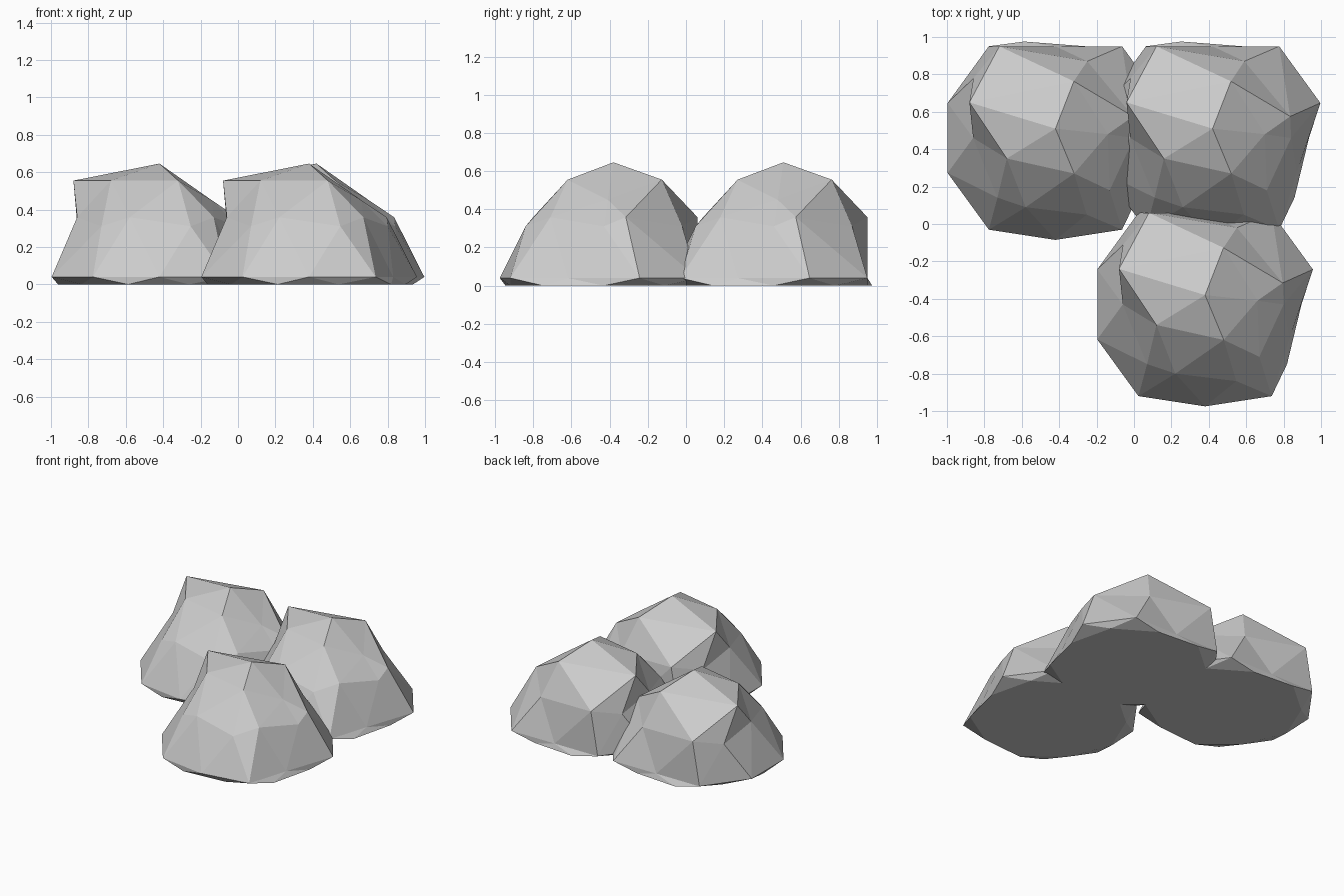
import bpy, bmesh
from math import radians, cos, sin
from mathutils import Vector

R = 0.606       # rock radius
BASE = 0.04     # height of the widest ring above the ground

# chiselled corners: (unit height, compass angle) -> new x, y, height above the widest ring
CHISEL = [
    (1.0, 0, 0.00, 0.05, 0.606),
    (0.851, 0, 0.28, 0.02, 0.41),
    (0.851, 144, -0.46, 0.19, 0.515),
    (0.851, 216, -0.26, -0.11, 0.515),
    (0.851, 288, 0.10, -0.19, 0.515),
    (0.526, 36, 0.415, 0.115, 0.319),
    (0.526, 108, -0.30, 0.49, 0.319),
    (0.526, 180, -0.44, 0.00, 0.319),
    (0.526, 252, -0.159, -0.37, 0.319),
    (0.526, 324, 0.29, -0.28, 0.319),
    (0.447, 0, 0.42, 0.00, 0.271),
    (0.447, 72, 0.17, 0.41, 0.271),
    (0.447, 216, -0.31, -0.319, 0.271),
    (0.447, 288, 0.167, -0.41, 0.271),
    (0.0, 90, 0.00, 0.49, 0.0),
    (0.0, 270, 0.00, -0.545, 0.0),
    (0.0, 342, 0.45, -0.187, 0.0),
]


def rock_mesh():
    bm = bmesh.new()
    bmesh.ops.create_icosphere(bm, subdivisions=2, radius=R)
    bm.verts.ensure_lookup_table()
    start = [(v, v.co.copy()) for v in bm.verts]
    # move the chiselled corners
    for h, ang, x, y, z in CHISEL:
        r = (1 - h * h) ** 0.5
        a = radians(ang)
        aim = Vector((r * cos(a), r * sin(a), h)) * R
        v = min(start, key=lambda s: (s[1] - aim).length)[0]
        v.co = (x, y, z)
    # flatten the underside and stand it on the ground
    for v in bm.verts:
        v.co.z = max(v.co.z, -BASE) + BASE
    me = bpy.data.meshes.new("rock")
    bm.to_mesh(me)
    bm.free()
    return me


# three copies of the same rock
mesh = rock_mesh()
for name, x, y in (("rock_back_left", -0.42, 0.46),
                   ("rock_back_right", 0.42, 0.46),
                   ("rock_front", 0.38, -0.43)):
    ob = bpy.data.objects.new(name, mesh)
    ob.location = (x, y, 0)
    bpy.context.collection.objects.link(ob)
